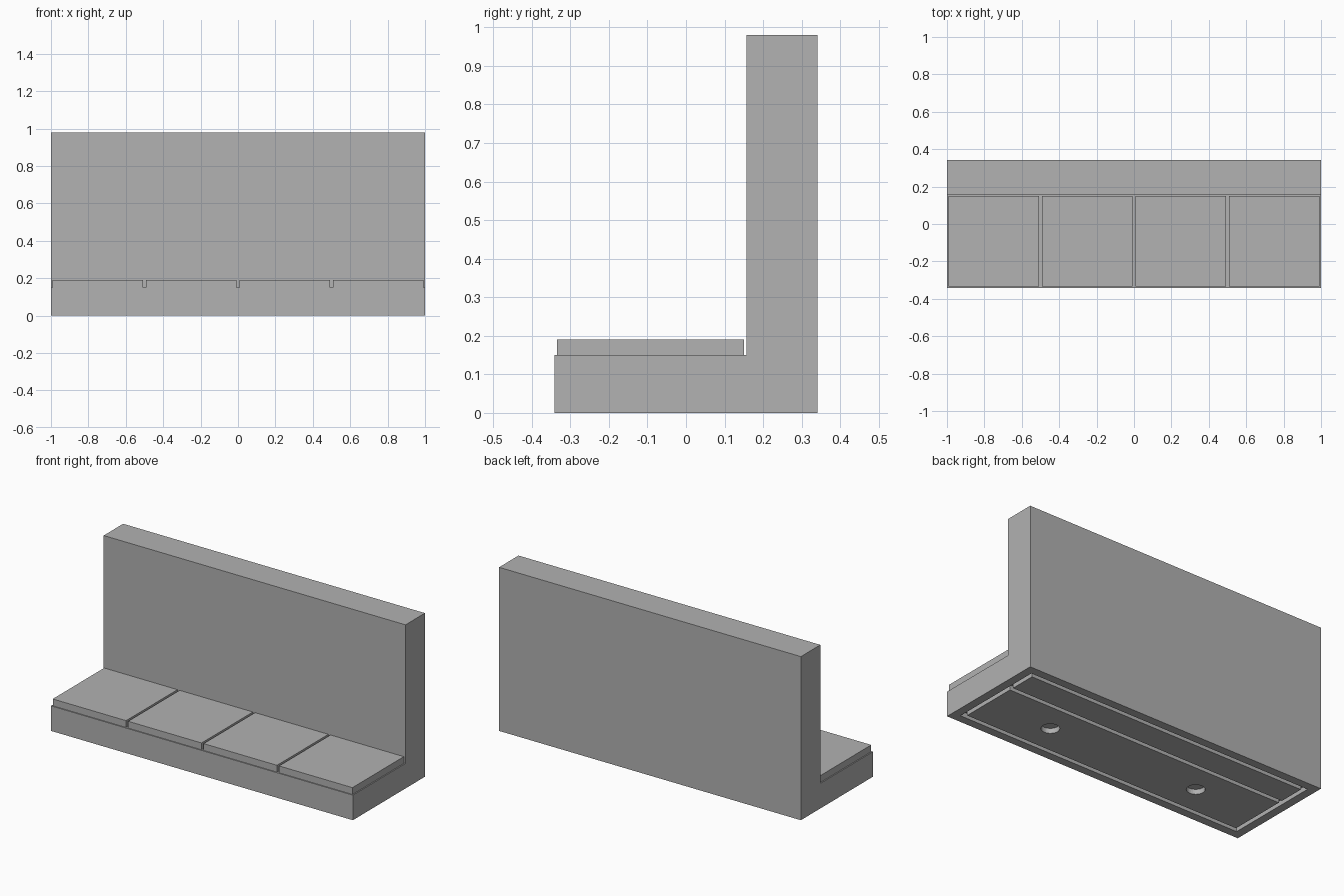
import bpy
import bmesh
from mathutils import Matrix, Vector

default = bpy.data.objects.get("Cube")
if default:
    bpy.data.objects.remove(default, do_unlink=True)

concrete = bpy.data.materials.new("concrete_grey")
concrete.use_nodes = True
GREY = (0.445, 0.445, 0.445, 1.0)
concrete.diffuse_color = GREY
concrete.node_tree.nodes["Principled BSDF"].inputs["Base Color"].default_value = GREY

HALF_LENGTH, HALF_DEPTH = 1.0, 0.341
SEAT_Z, WALL_Z, WALL_FRONT = 0.15, 0.98, 0.157
GROOVE, CUT_DEPTH = 0.025, 0.03


def make_object(name, bm):
    bmesh.ops.recalc_face_normals(bm, faces=bm.faces)
    mesh = bpy.data.meshes.new(name)
    bm.to_mesh(mesh)
    bm.free()
    mesh.materials.append(concrete)
    obj = bpy.data.objects.new(name, mesh)
    bpy.context.collection.objects.link(obj)
    return obj


def box(name, low, high):
    low, high = Vector(low), Vector(high)
    bm = bmesh.new()
    place = Matrix.Translation((low + high) / 2) @ Matrix.Diagonal((*(high - low), 1))
    bmesh.ops.create_cube(bm, size=1, matrix=place)
    return make_object(name, bm)


def cylinder(name, radius, low, high, x, y):
    bm = bmesh.new()
    bmesh.ops.create_cone(bm, cap_ends=True, segments=32, radius1=radius,
                          radius2=radius, depth=high - low,
                          matrix=Matrix.Translation((x, y, (low + high) / 2)))
    return make_object(name, bm)


def cut(target, cutter):
    cutter.hide_render = True
    mod = target.modifiers.new("cut", 'BOOLEAN')
    mod.operation, mod.solver, mod.object = 'DIFFERENCE', 'EXACT', cutter
    bpy.context.view_layer.objects.active = target
    bpy.ops.object.modifier_apply(modifier=mod.name)
    bpy.data.objects.remove(cutter, do_unlink=True)


# L-shaped body: low base and tall back wall, extruded along x
profile = [(-HALF_DEPTH, 0), (HALF_DEPTH, 0), (HALF_DEPTH, WALL_Z),
           (WALL_FRONT, WALL_Z), (WALL_FRONT, SEAT_Z), (-HALF_DEPTH, SEAT_Z)]
bm = bmesh.new()
face = bm.faces.new([bm.verts.new((-HALF_LENGTH, y, z)) for y, z in profile])
extruded = bmesh.ops.extrude_face_region(bm, geom=[face])["geom"]
bmesh.ops.translate(bm, vec=(2 * HALF_LENGTH, 0, 0),
                    verts=[v for v in extruded if isinstance(v, bmesh.types.BMVert)])
body = make_object("base_and_back_wall", bm)

# Underside grooves: a border loop and one lengthwise divider
x_out, y_out = HALF_LENGTH - 0.05, HALF_DEPTH - 0.05
for y in (-y_out, 0.085, y_out - GROOVE):
    cut(body, box("groove_cutter", (-x_out, y, -0.1), (x_out, y + GROOVE, CUT_DEPTH)))
for x in (-x_out, x_out - GROOVE):
    cut(body, box("groove_cutter", (x, -y_out, -0.1), (x + GROOVE, y_out, CUT_DEPTH)))

# Underside round sockets
for x in (-0.5, 0.5):
    cut(body, cylinder("socket_cutter", 0.05, -0.1, CUT_DEPTH, x, -0.09))

# Four slabs on the base with narrow joints between them
for i in range(4):
    centre = -0.75 + 0.5 * i
    box(f"seat_slab_{i + 1}", (centre - 0.243, -0.335, SEAT_Z),
        (centre + 0.243, 0.151, 0.191))
